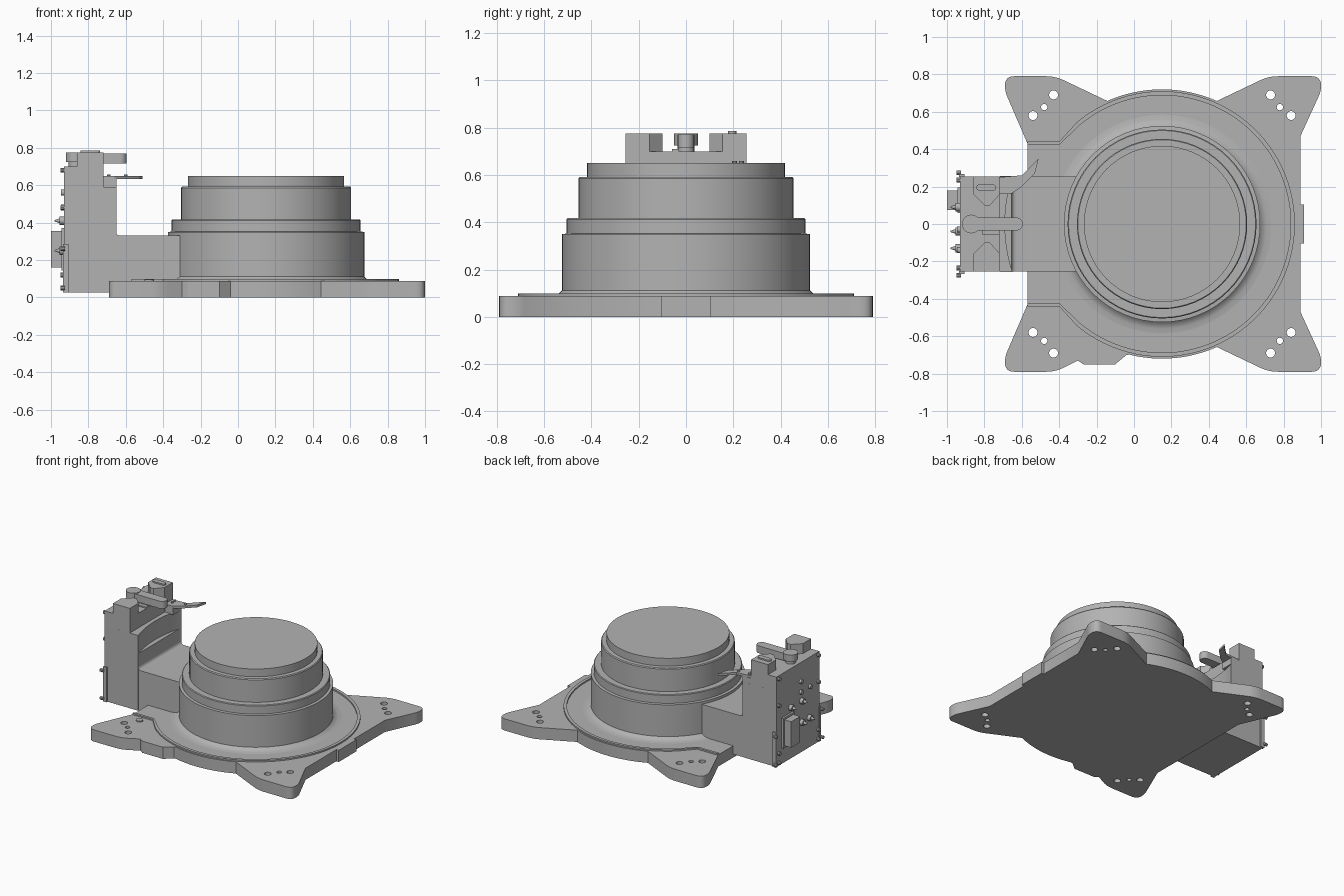
import bpy
import math
from mathutils import Vector

if "Cube" in bpy.data.objects:
    bpy.data.objects.remove(bpy.data.objects["Cube"], do_unlink=True)

grey = bpy.data.materials.new("mid_grey")
grey.use_nodes = True
grey.diffuse_color = (0.45, 0.45, 0.45, 1)
grey.node_tree.nodes["Principled BSDF"].inputs["Base Color"].default_value = (0.45, 0.45, 0.45, 1)

CX = 0.15      # axis of the round body
HALF = 0.255   # half width of the side housing
TOP = 0.088    # top of the base plate


def finish(name, smooth=True):
    ob = bpy.context.object
    ob.name = name
    ob.data.materials.clear()
    ob.data.materials.append(grey)
    if smooth:
        bpy.ops.object.shade_smooth_by_angle(angle=math.radians(30))
    return ob


def box(name, x, y, z):
    bpy.ops.mesh.primitive_cube_add(size=1, location=[sum(a) / 2 for a in (x, y, z)])
    ob = bpy.context.object
    ob.scale = [a[1] - a[0] for a in (x, y, z)]
    bpy.ops.object.transform_apply(location=False, rotation=False, scale=True)
    return finish(name, False)


def rod(name, start, r, length, axis="Z", sides=20, tip=None):
    """Cylinder or cone growing from start along +z or -x."""
    d = Vector((0, 0, 1)) if axis == "Z" else Vector((-1, 0, 0))
    rot = (0, 0, 0) if axis == "Z" else (0, -math.pi / 2, 0)
    bpy.ops.mesh.primitive_cone_add(vertices=sides, radius1=r, radius2=r if tip is None else tip,
                                    depth=length, location=Vector(start) + d * length / 2, rotation=rot)
    return finish(name)


def circle(x, y, r, a0=0, a1=360, n=24):
    step = (a1 - a0) / n
    count = n if a1 - a0 == 360 else n + 1
    return [(x + r * math.cos(math.radians(a0 + i * step)),
             y + r * math.sin(math.radians(a0 + i * step))) for i in range(count)]


def rounded(points):
    """Round each (x, y, radius) corner; a plain pair stays sharp."""
    out = []
    for i, p in enumerate(points):
        c = Vector(p[:2])
        if len(p) == 2:
            out.append(tuple(c))
            continue
        a = c + (Vector(points[i - 1][:2]) - c).normalized() * p[2]
        b = c + (Vector(points[(i + 1) % len(points)][:2]) - c).normalized() * p[2]
        for k in range(7):
            t = k / 6
            out.append(tuple(a * (1 - t) ** 2 + c * 2 * t * (1 - t) + b * t * t))
    return out


def prism(name, loops, z0, z1, upright=False):
    """Extrude an outline (later loops are holes); upright draws it in x-z."""
    cu = bpy.data.curves.new(name, "CURVE")
    cu.dimensions = "2D"
    cu.fill_mode = "BOTH"
    cu.extrude = (z1 - z0) / 2
    for loop in loops:
        sp = cu.splines.new("POLY")
        sp.points.add(len(loop) - 1)
        for pt, co in zip(sp.points, loop):
            pt.co = (co[0], co[1], 0, 1)
        sp.use_cyclic_u = True
    ob = bpy.data.objects.new(name, cu)
    bpy.context.collection.objects.link(ob)
    bpy.ops.object.select_all(action="DESELECT")
    ob.select_set(True)
    bpy.context.view_layer.objects.active = ob
    bpy.ops.object.convert(target="MESH")
    ob = bpy.context.object
    mid = (z0 + z1) / 2
    ob.location = (0, -mid, 0) if upright else (0, 0, mid)
    if upright:
        ob.rotation_euler.x = math.pi / 2
    return finish(name)


def lathe(name, profile, n=64):
    verts, faces = [], []
    for r, z in profile:
        verts += [(x, y, z) for x, y in circle(0, 0, r, n=n)]
    for k in range(len(profile) - 1):
        for i in range(n):
            j = (i + 1) % n
            faces.append((k * n + i, k * n + j, k * n + n + j, k * n + n + i))
    last = (len(profile) - 1) * n
    faces.append(tuple(range(last, last + n)))
    faces.append(tuple(reversed(range(n))))
    me = bpy.data.meshes.new(name)
    me.from_pydata(verts, [], faces)
    ob = bpy.data.objects.new(name, me)
    bpy.context.collection.objects.link(ob)
    ob.location.x = CX
    bpy.ops.object.select_all(action="DESELECT")
    ob.select_set(True)
    bpy.context.view_layer.objects.active = ob
    return finish(name)


# Base plate with four ears, bulging sides, a tab and bolt holes
outline = [(-0.57, -0.43), (-0.69, -0.71, 0.03), (-0.69, -0.79, 0.05), (-0.42, -0.79, 0.05),
           (-0.30, -0.73), (-0.27, -0.75), (-0.10, -0.75), (-0.04, -0.70)]
outline += circle(CX, 0, 0.72, 256, 294, 12)
outline += [(0.72, -0.79, 0.05), (1.0, -0.79, 0.05), (1.0, -0.71, 0.03), (0.89, -0.47),
            (0.89, -0.105), (0.91, -0.105), (0.91, 0.105), (0.89, 0.105),
            (0.89, 0.47), (1.0, 0.71, 0.03), (1.0, 0.79, 0.05), (0.72, 0.79, 0.05)]
outline += circle(CX, 0, 0.72, 66, 114, 16)
outline += [(-0.42, 0.79, 0.05), (-0.69, 0.79, 0.05), (-0.69, 0.71, 0.03), (-0.57, 0.43)]
holes = [circle(CX + sx * dx, sy * y, r, n=16) for sx in (-1, 1) for sy in (-1, 1)
         for dx, y, r in ((0.58, 0.69, 0.024), (0.69, 0.58, 0.024), (0.63, 0.625, 0.017))]
prism("base_plate", [rounded(outline)] + holes, 0, TOP)
rod("plate_stud", (-0.475, -0.49, TOP - 0.01), 0.025, 0.018)


# Raised sealing rim, open toward the housing
def rim_path(r, y):
    return [(-0.57, -y), (-0.40, -y)] + circle(CX, 0, r, -130, 130, 72) + [(-0.40, y), (-0.57, y)]


prism("sealing_rim", [rim_path(0.71, 0.44) + rim_path(0.688, 0.422)[::-1]], TOP - 0.01, 0.099)

# Stepped round body with a soft foot
lathe("round_body", [(0.585, TOP - 0.005), (0.585, TOP), (0.56, 0.091), (0.54, 0.097), (0.525, 0.112),
                     (0.525, 0.35), (0.505, 0.352), (0.505, 0.412), (0.50, 0.417), (0.455, 0.417),
                     (0.455, 0.585), (0.45, 0.592), (0.418, 0.592), (0.418, 0.65)])

# Housing: low arm and tall column with a concave inner wall
prism("housing_arm", [rounded([(-0.80, 0.025), (0.0, 0.025), (0.0, 0.33), (-0.655, 0.33, 0.03),
                               (-0.655, 0.45), (-0.80, 0.45)])], -HALF + 0.001, HALF - 0.001, upright=True)
wall = circle(CX, 0, 0.84, 162.3, 197.7, 16)
prism("housing_column", [[(-0.93, -HALF), (-0.93, HALF)][::-1] + wall[::-1]], 0.025, 0.59)
box("column_head", (-0.93, -0.72), (-HALF, HALF), (0.58, 0.70))
for side, s in (("left", 1), ("right", -1)):
    tower = [(-0.86, HALF), (-0.86, 0.16), (-0.80, 0.10), (-0.77, 0.10), (-0.72, 0.155), (-0.72, HALF)]
    prism(side + "_tower", [[(x, y * s) for x, y in tower]], 0.69, 0.775)
    box(side + "_flange", (-0.935, -0.905), sorted((s * 0.25, s * 0.268)), (0.025, 0.285))
    for z in (0.05, 0.26):
        rod(side + "_flange_bolt", (-0.925, s * 0.275, z), 0.012, 0.025, "X", 10)

# Lever, key and small fittings on top of the housing
rod("lever_post", (-0.87, 0, 0.69), 0.035, 0.06)
rod("lever_cap", (-0.87, 0, 0.725), 0.05, 0.05)
arm = circle(-0.63, 0, 0.035, -90, 90, 10) + circle(-0.87, 0, 0.035, 90, 270, 10)
prism("lever_arm", [arm], 0.715, 0.77)
slot = circle(-0.755, 0.195, 0.018, -90, 90, 8) + circle(-0.825, 0.195, 0.018, 90, 270, 8)
prism("tower_key", [slot], 0.77, 0.785)
box("head_pad", (-0.81, -0.72), (-0.06, -0.03), (0.69, 0.71))
box("pointer_bracket", (-0.725, -0.65), (0.16, HALF), (0.585, 0.635))
prism("pointer", [[(-0.72, 0.16), (-0.66, 0.16), (-0.60, 0.20), (-0.53, 0.27), (-0.51, 0.35),
                   (-0.60, 0.26), (-0.72, 0.25)]], 0.633, 0.65)
for x, y in ((-0.69, 0.205), (-0.69, 0.235), (-0.60, 0.235)):
    rod("pointer_screw", (x, y, 0.645), 0.01, 0.013, sides=10)

# Connector block, valves and screws on the outer panel
box("connector_block", (-1.0, -0.925), (0.075, 0.18), (0.16, 0.355))
box("connector_frame", (-0.945, -0.925), (0.06, 0.195), (0.145, 0.37))
for y, z in ((0.09, 0.41), (-0.04, 0.41), (-0.04, 0.25), (-0.13, 0.25)):
    rod("valve_collar", (-0.925, y, z), 0.022, 0.03, "X")
    rod("valve_tip", (-0.95, y, z), 0.014, 0.03, "X", tip=0.004)
for y, z in ((-0.03, 0.48), (-0.03, 0.56), (-0.14, 0.48)):
    rod("panel_button", (-0.925, y, z), 0.016, 0.022, "X")
for s in (-1, 1):
    for z in (0.05, 0.12, 0.48, 0.68):
        rod("panel_screw", (-0.925, s * 0.235, z), 0.013, 0.025, "X", 10)
